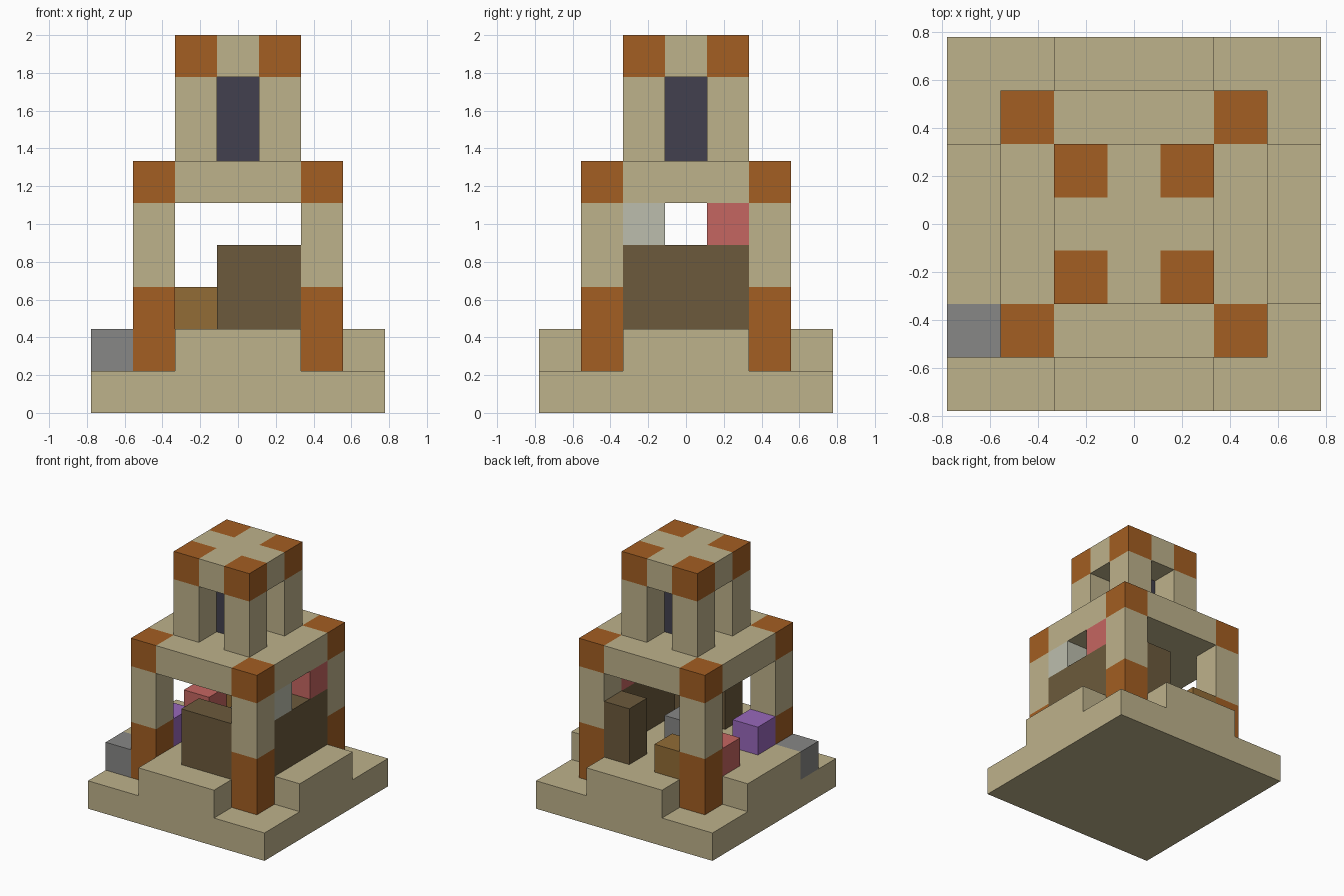
import bpy
import bmesh

cube = bpy.data.objects.get("Cube")
if cube:
    bpy.data.objects.remove(cube, do_unlink=True)

U = 2 / 9  # edge of one building block


def material(name, rgb):
    def lin(c):
        c /= 255
        return c / 12.92 if c <= 0.04045 else ((c + 0.055) / 1.055) ** 2.4
    col = (*[lin(c) for c in rgb], 1)
    mat = bpy.data.materials.new(name)
    mat.use_nodes = True
    mat.diffuse_color = col
    mat.node_tree.nodes["Principled BSDF"].inputs["Base Color"].default_value = col
    return mat


sandstone = material("sandstone", (190, 178, 139))
orange = material("burnt orange", (163, 94, 34))
dark_wood = material("dark wood", (108, 90, 60))
light_wood = material("light wood", (146, 108, 54))
grey = material("stone grey", (135, 135, 134))
slate = material("dark slate", (66, 64, 78))
red = material("soft red", (197, 102, 97))
pale = material("pale grey", (188, 190, 174))
purple = material("purple", (152, 104, 187))


def prism(name, outline, z, height, mat):
    """Extrude a flat outline, measured in blocks, upwards."""
    bm = bmesh.new()
    base = bm.faces.new([bm.verts.new((x * U, y * U, z * U)) for x, y in outline])
    top = bmesh.ops.extrude_face_region(bm, geom=[base], use_keep_orig=True)
    verts = [g for g in top["geom"] if isinstance(g, bmesh.types.BMVert)]
    bmesh.ops.translate(bm, vec=(0, 0, height * U), verts=verts)
    bmesh.ops.recalc_face_normals(bm, faces=bm.faces)
    mesh = bpy.data.meshes.new(name)
    bm.to_mesh(mesh)
    bm.free()
    mesh.materials.append(mat)
    obj = bpy.data.objects.new(name, mesh)
    bpy.context.collection.objects.link(obj)
    return obj


def block(name, x, y, z, mat, nx=1, ny=1, nz=1):
    """Box starting at block (x, y, z) and spanning nx, ny, nz blocks."""
    a, b, c, d = x - 0.5, y - 0.5, x + nx - 0.5, y + ny - 0.5
    return prism(name, [(a, b), (c, b), (c, d), (a, d)], z, nz, mat)


def cross(name, o, i, z, mat):
    """Plus-shaped layer: arms reach o, notched corners start at i."""
    quarter = [(o, -i), (o, i), (i, i)]
    outline = []
    for _ in range(4):
        outline += quarter
        quarter = [(-y, x) for x, y in quarter]
    return prism(name, outline, z, 1, mat)


# Stepped base
block("base", -3, -3, 0, sandstone, 7, 7)
cross("floor", 3.5, 1.5, 1, sandstone)

# Middle storey slab and tower cap
cross("upper_floor", 2.5, 1.5, 5, sandstone)
cross("tower_cap", 1.5, 0.5, 8, sandstone)

# Corner posts of both storeys
for sx, side in ((-1, "right"), (1, "left")):
    for sy, end in ((-1, "front"), (1, "back")):
        tag = f"{end}_{side}"
        x, y = 2 * sx, 2 * sy
        block(f"post_foot_{tag}", x, y, 1, orange, nz=2)
        block(f"post_shaft_{tag}", x, y, 3, sandstone, nz=2)
        block(f"post_head_{tag}", x, y, 5, orange)
        block(f"tower_post_{tag}", sx, sy, 6, sandstone, nz=2)
        block(f"tower_corner_{tag}", sx, sy, 8, orange)

# Core of the tower
block("tower_core", 0, 0, 6, slate, nz=2)

# Wooden walls
block("front_wall", 0, -2, 2, dark_wood, nx=2, nz=2)
block("left_wall", 2, -1, 2, dark_wood, ny=3, nz=2)
block("back_wall", 1, 2, 2, dark_wood, nz=2)

# Loose blocks on and around the floor
block("back_crate", -1, 2, 2, light_wood)
block("red_block", -2, 1, 2, red)
block("purple_block", -2, -1, 2, purple)
block("centre_stone", 0, 0, 2, grey)
block("outer_stone", -3, -2, 1, grey)

# Blocks on top of the left wall
block("pale_wall_block", 2, -1, 4, pale)
block("red_wall_block", 2, 1, 4, red)
